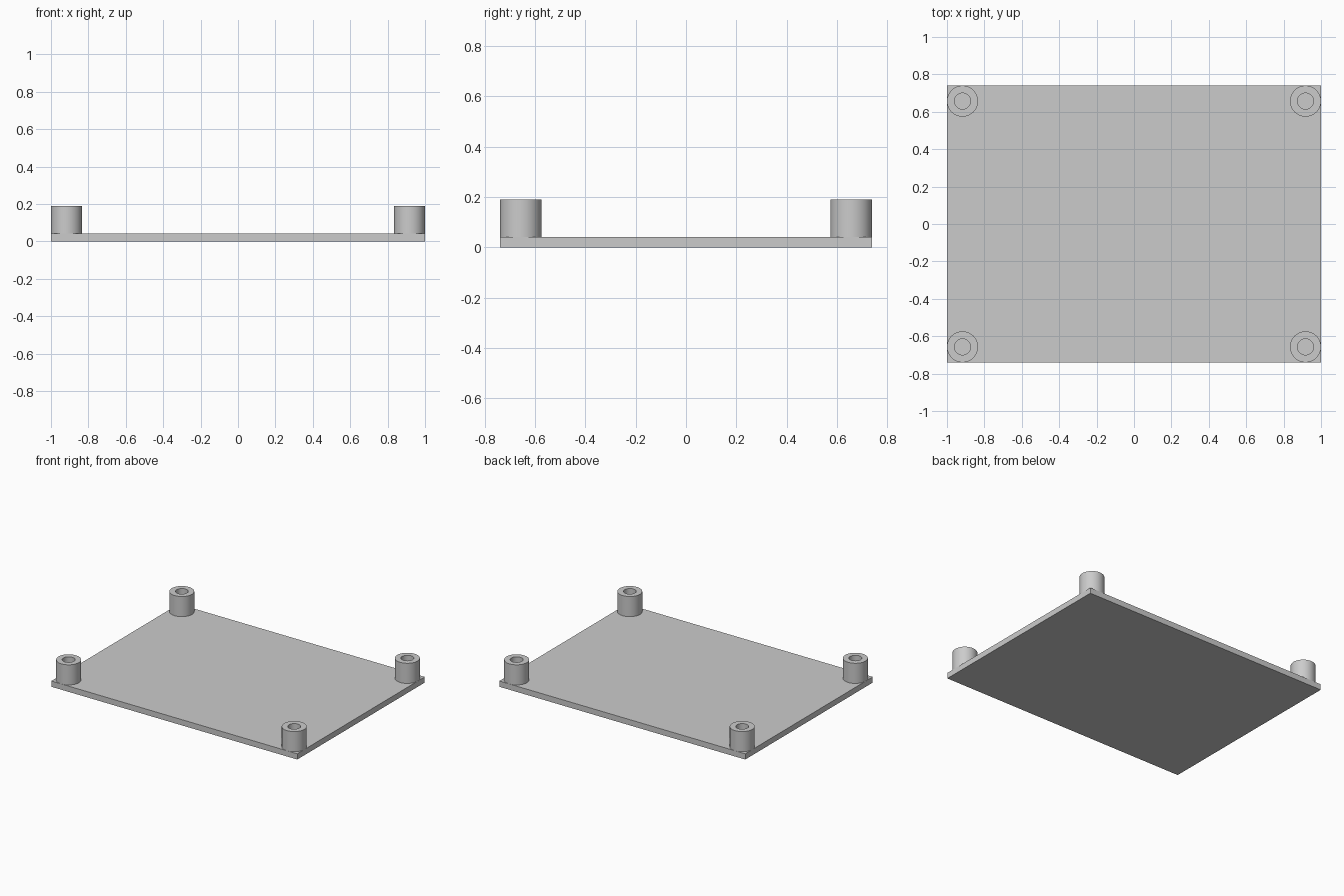
import bpy, bmesh, math
from mathutils import Vector

cube = bpy.data.objects.get("Cube")
if cube:
    bpy.data.objects.remove(cube, do_unlink=True)

WIDTH, DEPTH, THICK = 2.0, 1.48, 0.042
POST_R, HOLE_R, POST_TOP = 0.083, 0.043, 0.19

grey = bpy.data.materials.new("light grey")
grey.use_nodes = True
colour = (0.6, 0.6, 0.6, 1)
grey.diffuse_color = colour
grey.node_tree.nodes["Principled BSDF"].inputs["Base Color"].default_value = colour


def add_object(name, bm, location):
    bmesh.ops.recalc_face_normals(bm, faces=bm.faces)
    mesh = bpy.data.meshes.new(name)
    bm.to_mesh(mesh)
    bm.free()
    mesh.materials.append(grey)
    obj = bpy.data.objects.new(name, mesh)
    obj.location = location
    bpy.context.collection.objects.link(obj)
    return obj


# Flat base plate
bm = bmesh.new()
bmesh.ops.create_cube(bm, size=1)
bmesh.ops.scale(bm, vec=(WIDTH, DEPTH, THICK), verts=bm.verts)
add_object("base_plate", bm, (0, 0, THICK / 2))


# Hollow post, turned from a closed rectangular profile sunk into the plate
def add_post(name, x, y):
    bm = bmesh.new()
    low = THICK / 2
    profile = [(HOLE_R, low), (HOLE_R, POST_TOP), (POST_R, POST_TOP), (POST_R, low)]
    verts = [bm.verts.new((r, 0, z)) for r, z in profile]
    edges = [bm.edges.new((verts[i - 1], verts[i])) for i in range(len(verts))]
    bmesh.ops.spin(bm, geom=verts + edges, cent=Vector(), axis=(0, 0, 1),
                   angle=math.tau, steps=64)
    bmesh.ops.remove_doubles(bm, verts=bm.verts, dist=0.0005)
    return add_object(name, bm, (x, y, 0))


# One post in each corner, tangent to the plate edges
posts = []
for side, sx in (("left", 1), ("right", -1)):
    for end, sy in (("front", -1), ("back", 1)):
        posts.append(add_post(f"{end}_{side}_post",
                              sx * (WIDTH / 2 - POST_R), sy * (DEPTH / 2 - POST_R)))

# Smooth round walls, sharp rims
bpy.ops.object.select_all(action="DESELECT")
for post in posts:
    post.select_set(True)
bpy.context.view_layer.objects.active = posts[0]
bpy.ops.object.shade_smooth_by_angle(angle=math.radians(30))
